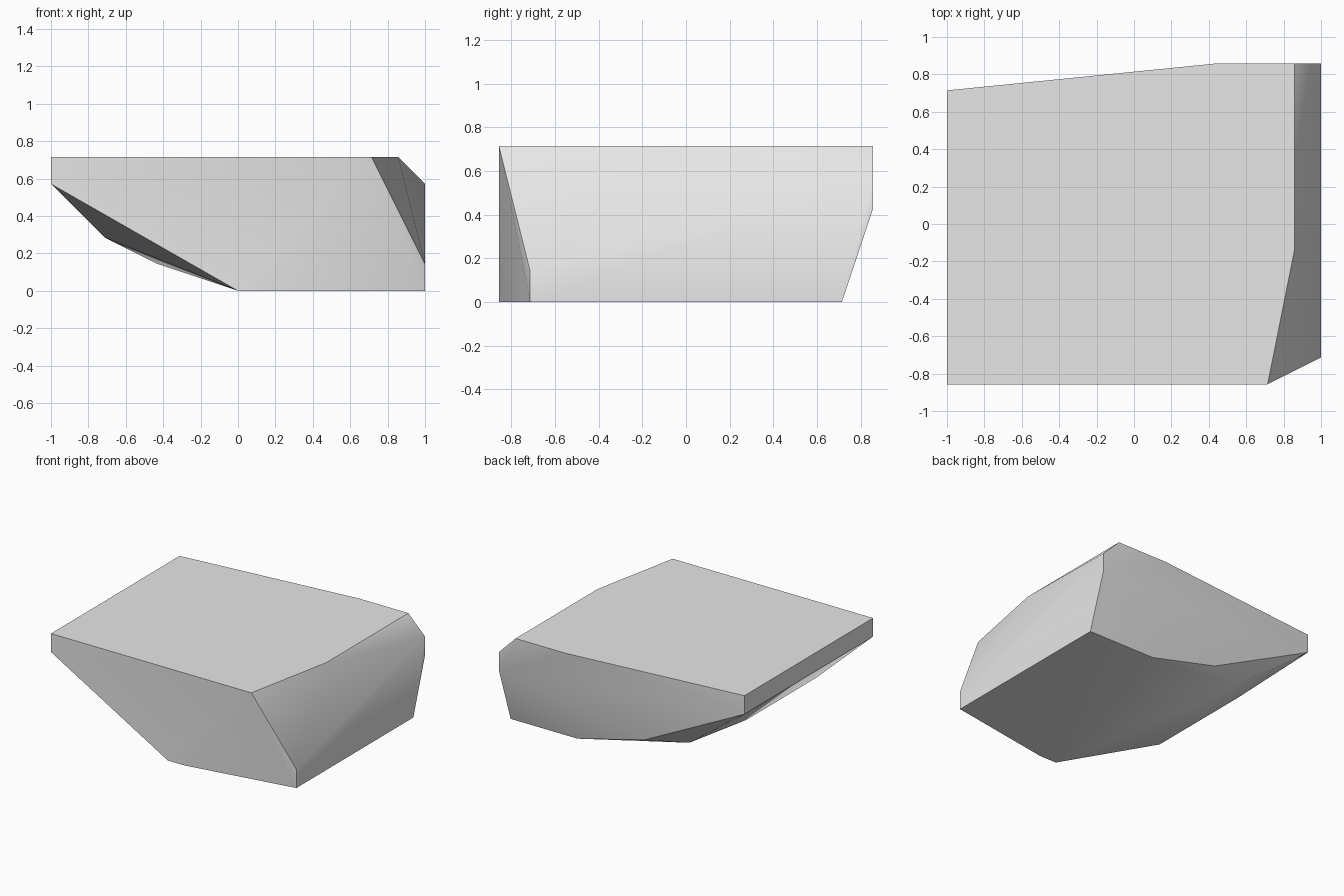
import bpy
import bmesh
import math
from mathutils import Vector

# Remove the default cube
cube = bpy.data.objects.get("Cube")
if cube:
    bpy.data.objects.remove(cube, do_unlink=True)

UNIT = 1 / 7  # every corner sits on a regular lattice


def flat_outline(points, height):
    """Lift a plan outline to one height."""
    return [Vector((x, y, height)) for x, y in points]


# Flat top slab outline
top = flat_outline([(-7, -6), (5, -6), (6, -1), (6, 6), (3, 6), (-7, 5)], 5)

# Flat resting foot outline
foot = flat_outline([(0, -6), (1, -6), (7, -5), (7, 5), (3, 5)], 0)

# Undercut rising towards the thin end
undercut = flat_outline([(-1, 5), (-3, 4)], 1)
undercut += flat_outline([(-5, 2), (-5, -4)], 2)
undercut += flat_outline([(-7, -6), (-7, 5)], 4)

# Chamfered corners of the thick end
thick_end = [Vector((7, -5, 1)), Vector((7, 6, 3)), Vector((7, 6, 4))]

# Wrap the corners in one chiselled block
bm = bmesh.new()
for corner in top + foot + undercut + thick_end:
    bm.verts.new(corner * UNIT)
bmesh.ops.convex_hull(bm, input=bm.verts[:])
loose = [v for v in bm.verts if not v.link_faces]
bmesh.ops.delete(bm, geom=loose, context='VERTS')
bmesh.ops.dissolve_limit(bm, angle_limit=math.radians(0.5),
                         verts=bm.verts[:], edges=bm.edges[:])
bmesh.ops.recalc_face_normals(bm, faces=bm.faces[:])

mesh = bpy.data.meshes.new("rock_slab")
bm.to_mesh(mesh)
bm.free()
rock = bpy.data.objects.new("rock_slab", mesh)
bpy.context.collection.objects.link(rock)

# Plain stone colour
stone = bpy.data.materials.new("stone_grey")
stone.use_nodes = True
colour = (0.8, 0.8, 0.8, 1)
stone.diffuse_color = colour
stone.node_tree.nodes["Principled BSDF"].inputs["Base Color"].default_value = colour
mesh.materials.append(stone)

# Soft shallow facets, crisp main edges
bpy.ops.object.select_all(action='DESELECT')
rock.select_set(True)
bpy.context.view_layer.objects.active = rock
bpy.ops.object.shade_smooth_by_angle(angle=math.radians(30))
